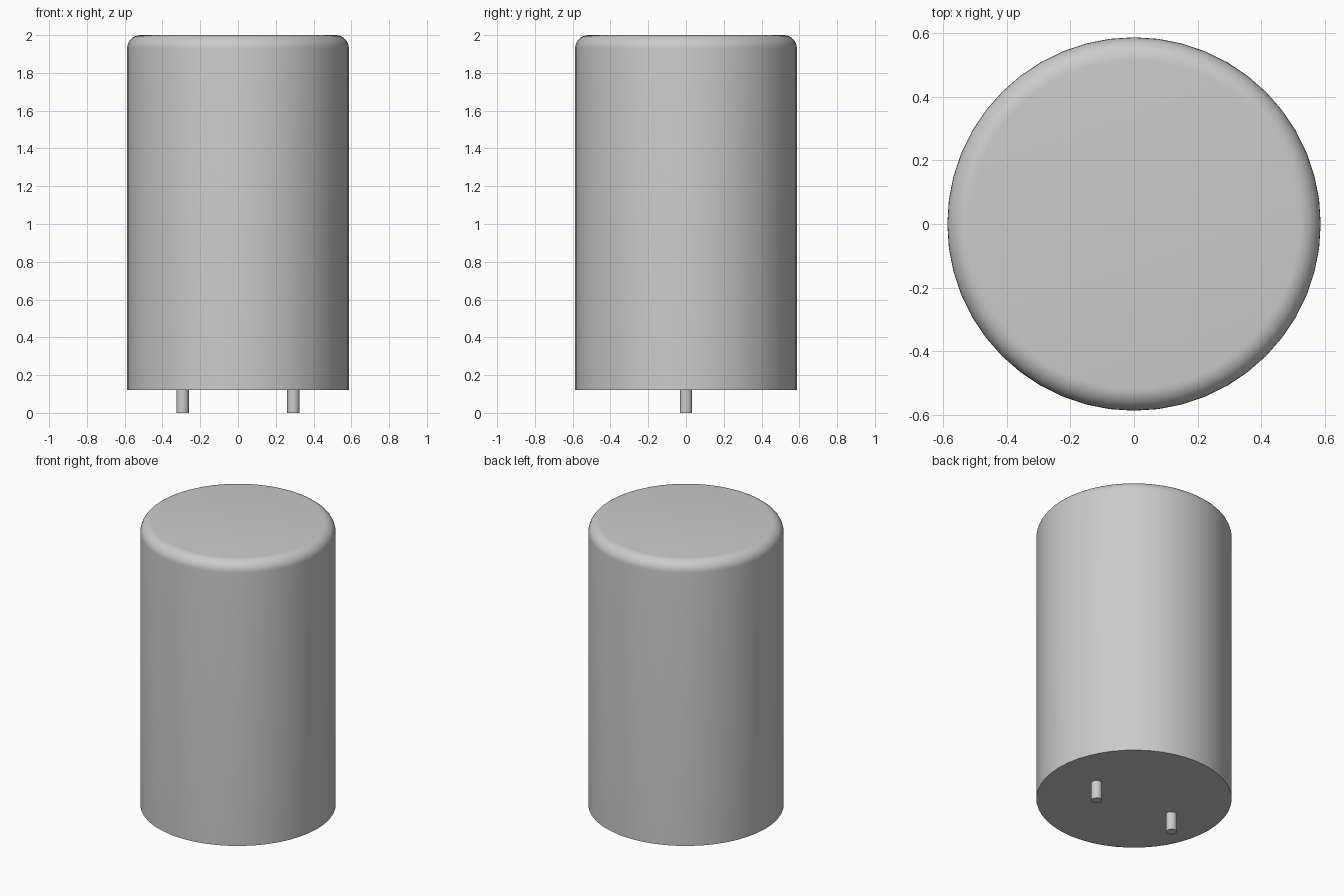
import bpy, bmesh, math

if "Cube" in bpy.data.objects:
    bpy.data.objects.remove(bpy.data.objects["Cube"])

R, Z0, Z1, FILLET = 0.587, 0.12, 2.0, 0.07


def lathe(name, profile, sides, x=0.0):
    """Revolve an (r, z) profile around z, capping both ends."""
    bm = bmesh.new()
    rings = []
    for r, z in profile:
        rings.append([bm.verts.new((r * math.cos(2 * math.pi * i / sides),
                                    r * math.sin(2 * math.pi * i / sides), z))
                      for i in range(sides)])
    for a, b in zip(rings, rings[1:]):
        for i in range(sides):
            j = (i + 1) % sides
            bm.faces.new((a[i], a[j], b[j], b[i]))
    bm.faces.new(rings[0][::-1])
    bm.faces.new(rings[-1])
    mesh = bpy.data.meshes.new(name)
    bm.to_mesh(mesh)
    bm.free()
    ob = bpy.data.objects.new(name, mesh)
    ob.location.x = x
    bpy.context.collection.objects.link(ob)
    bpy.ops.object.select_all(action='DESELECT')
    ob.select_set(True)
    bpy.context.view_layer.objects.active = ob
    bpy.ops.object.shade_smooth_by_angle(angle=math.radians(30))
    return ob


# Can with a rounded top rim
steps = 8
rim = [(R - FILLET + FILLET * math.cos(t), Z1 - FILLET + FILLET * math.sin(t))
       for t in (math.pi / 2 * k / steps for k in range(steps + 1))]
lathe("can_body", [(R, Z0)] + rim, 48)

# Two terminal pins under the base
for side, x in (("left", -0.293), ("right", 0.293)):
    lathe(side + "_pin", [(0.033, 0.0), (0.033, Z0 + 0.01)], 24, x)
